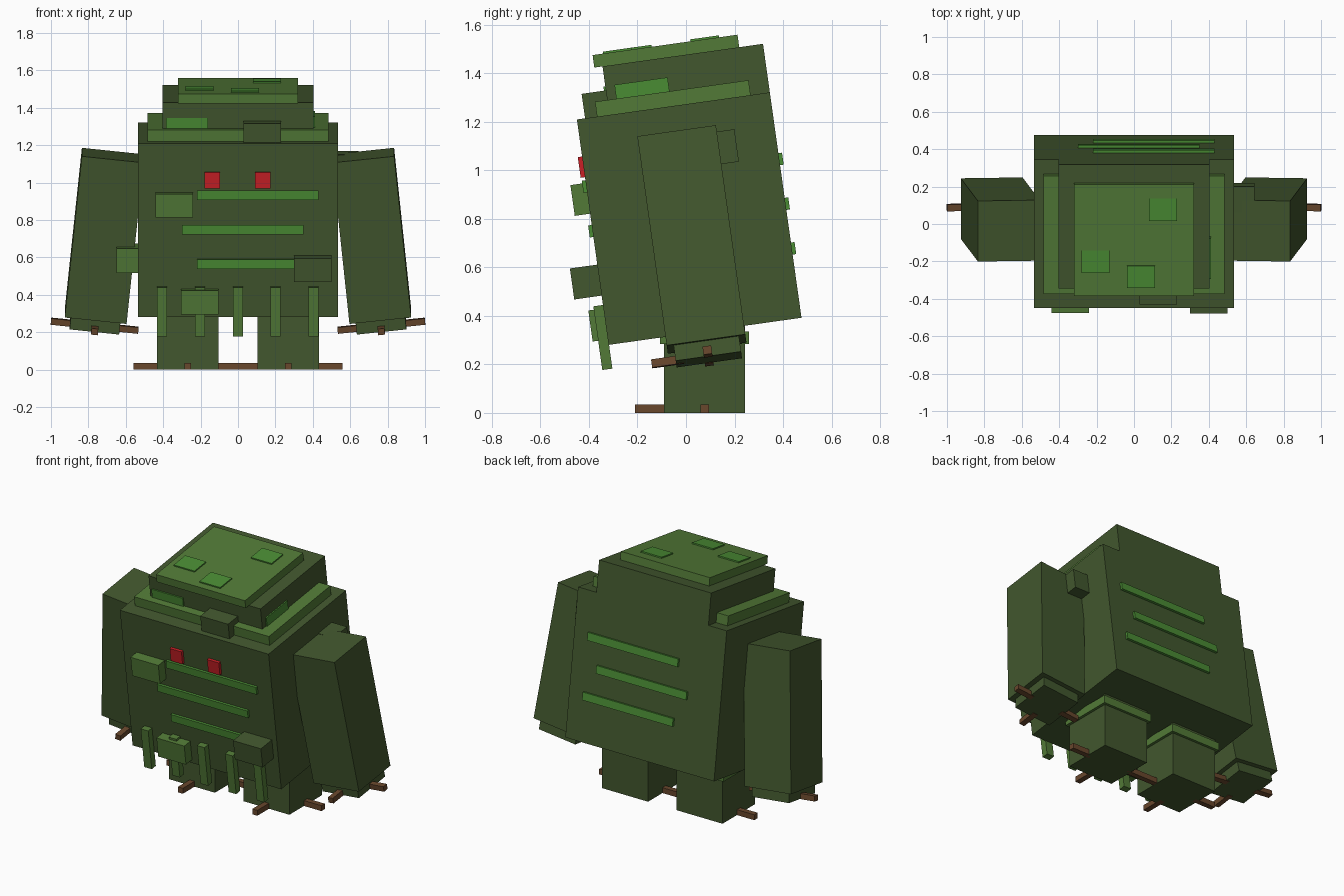
import bpy, bmesh, math
from mathutils import Matrix, Vector

if "Cube" in bpy.data.objects:
    bpy.data.objects.remove(bpy.data.objects["Cube"])


def material(name, rgb):
    m = bpy.data.materials.new(name)
    lin = [((c / 255 + 0.055) / 1.055) ** 2.4 for c in rgb]
    m.diffuse_color = (*lin, 1)
    m.use_nodes = True
    m.node_tree.nodes["Principled BSDF"].inputs["Base Color"].default_value = m.diffuse_color
    return m


DARK = material("dark_green", (66, 87, 46))
MOSS = material("moss_green", (82, 122, 55))
BRIGHT = material("bright_green", (74, 140, 52))
RED = material("red", (202, 32, 38))
BROWN = material("brown", (104, 71, 44))

WORLD = Matrix.Identity(4)
TILT = Matrix.Rotation(math.radians(8), 4, 'X')   # torso leans forward


def box(name, mat, x, y, z, frame=TILT):
    """Box from min/max pairs, placed in the given frame."""
    lo, hi = Vector((x[0], y[0], z[0])), Vector((x[1], y[1], z[1]))
    bm = bmesh.new()
    bmesh.ops.create_cube(bm, size=1)
    for v in bm.verts:
        v.co = Vector([(lo[i] + hi[i]) / 2 + v.co[i] * (hi[i] - lo[i]) for i in range(3)])
    me = bpy.data.meshes.new(name)
    bm.to_mesh(me)
    bm.free()
    me.materials.append(mat)
    ob = bpy.data.objects.new(name, me)
    ob.matrix_world = frame
    bpy.context.collection.objects.link(ob)
    return ob


FRONT, BACK = -0.277, 0.526

# Torso, head and their moss caps
box("torso", DARK, (-0.535, 0.535), (FRONT, BACK), (0.322, 1.26))
box("head", DARK, (-0.403, 0.403), (-0.142, BACK), (1.25, 1.462))
box("shoulder_moss", MOSS, (-0.485, 0.485), (-0.193, 0.446), (1.26, 1.322))
box("head_moss", MOSS, (-0.32, 0.32), (-0.176, 0.427), (1.462, 1.514))
box("brow_stone", DARK, (0.03, 0.23), (-0.243, -0.13), (1.255, 1.362))

# Bright patches on the head
for x, y in ((0.155, 0.291), (-0.205, 0.01), (0.037, -0.072)):
    box("top_patch", BRIGHT, (x - 0.075, x + 0.075), (y - 0.06, y + 0.06), (1.51, 1.522))
box("front_patch", BRIGHT, (-0.385, -0.16), (-0.15, -0.13), (1.31, 1.379))
box("side_patch", BRIGHT, (0.39, 0.411), (-0.104, 0.117), (1.31, 1.38))

# Eyes
for x in (-0.137, 0.132):
    box("eye", RED, (x - 0.042, x + 0.042), (-0.295, FRONT + 0.01), (1.02, 1.106))

# Moss stripes on chest and back
for x, z in ((0.105, 0.982), (0.025, 0.796), (0.105, 0.61)):
    box("chest_stripe", BRIGHT, (x - 0.325, x + 0.325), (-0.292, FRONT + 0.01), (z - 0.025, z + 0.025))
    box("back_stripe", BRIGHT, (x - 0.325, x + 0.325), (BACK - 0.01, 0.541), (z - 0.025, z + 0.025))

# Lumps growing out of the torso
box("upper_lump", MOSS, (-0.44, -0.24), (-0.341, -0.25), (0.868, 0.996))
box("lower_lump", MOSS, (-0.305, -0.105), (-0.34, -0.25), (0.345, 0.474))
box("stone_lump", DARK, (0.30, 0.50), (-0.391, -0.25), (0.527, 0.656))
box("left_lump", MOSS, (-0.65, -0.51), (-0.10, 0.09), (0.535, 0.668))
box("right_lump", DARK, (0.51, 0.645), (0.22, 0.36), (0.995, 1.13))

# Hanging vines
for i in range(5):
    x = -0.406 + 0.2025 * i
    box("vine", MOSS, (x - 0.027, x + 0.027), (-0.317, -0.275), (0.223, 0.488))

for side, s in (("left", -1), ("right", 1)):
    # Splayed arm, hand and claws, measured from the middle of the arm's lower end
    arm = TILT @ Matrix.Translation((s * 0.761, 0, 0.2695)) @ Matrix.Rotation(math.radians(-6 * s), 4, 'Y')
    box(side + "_arm", DARK, (-0.166, 0.166), (-0.04, 0.287), (0, 0.875), arm)
    box(side + "_hand", DARK, (-0.133, 0.133), (-0.012, 0.26), (-0.065, 0.02), arm)
    claw = (-0.067, -0.033)
    box(side + "_front_claw", BROWN, (-0.018, 0.018), (-0.112, 0.02), claw, arm)
    for d in (-1, 1):
        box(side + "_side_claw", BROWN, sorted((d * 0.11, d * 0.235)), (0.105, 0.141), claw, arm)

    # Upright leg, moss rim and toes
    c = s * 0.268
    box(side + "_leg", DARK, (c - 0.165, c + 0.165), (-0.09, 0.243), (0, 0.42), WORLD)
    box(side + "_leg_moss", MOSS, (c - 0.183, c + 0.183), (-0.107, 0.26), (0.284, 0.336), WORLD)
    box(side + "_front_toe", BROWN, (c - 0.018, c + 0.018), (-0.21, -0.05), (0, 0.035), WORLD)
    for d in (-1, 1):
        box(side + "_side_toe", BROWN, sorted((c + d * 0.14, c + d * 0.29)), (0.06, 0.095), (0, 0.035), WORLD)
